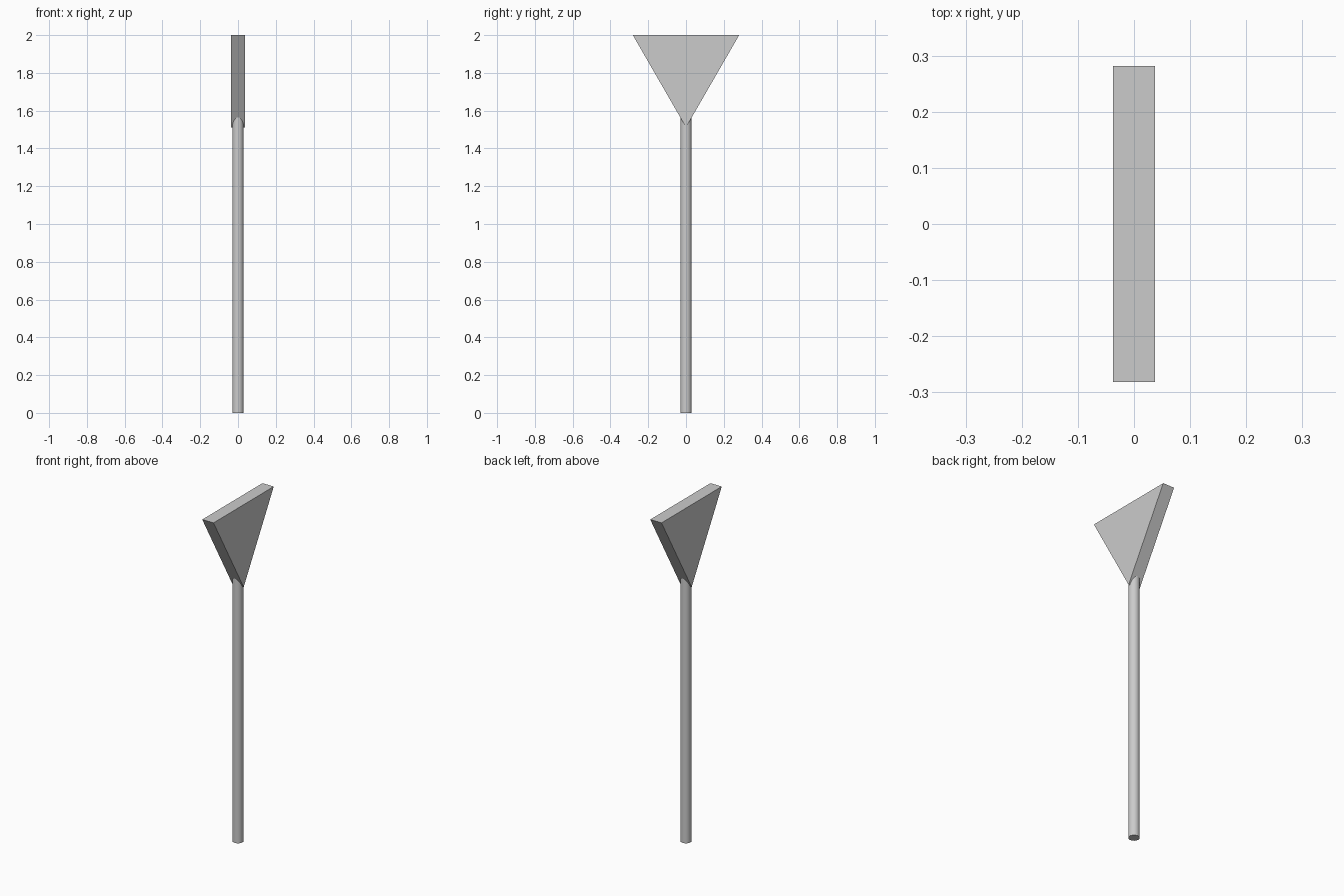
import bpy
import bmesh

if "Cube" in bpy.data.objects:
    bpy.data.objects.remove(bpy.data.objects["Cube"])

HALF_T, HALF_W, TOP, TIP = 0.037, 0.2815, 2.0, 1.512
POLE_R, POLE_H = 0.03, 1.6

# Round pole, its top hidden inside the sign
bpy.ops.mesh.primitive_cylinder_add(vertices=32, radius=POLE_R, depth=POLE_H,
                                    location=(0, 0, POLE_H / 2))
pole = bpy.context.object
pole.name = "pole"
bpy.ops.object.shade_smooth_by_angle()

# Downward-pointing triangular sign plate, extruded along x
bm = bmesh.new()
profile = [(-HALF_W, TOP), (0, TIP), (HALF_W, TOP)]
face = bm.faces.new([bm.verts.new((-HALF_T, y, z)) for y, z in profile])
ext = bmesh.ops.extrude_face_region(bm, geom=[face], use_keep_orig=True)
moved = [g for g in ext["geom"] if isinstance(g, bmesh.types.BMVert)]
bmesh.ops.translate(bm, verts=moved, vec=(2 * HALF_T, 0, 0))
bmesh.ops.recalc_face_normals(bm, faces=bm.faces)
mesh = bpy.data.meshes.new("triangle_sign")
bm.to_mesh(mesh)
bm.free()
sign = bpy.data.objects.new("triangle_sign", mesh)
bpy.context.collection.objects.link(sign)
